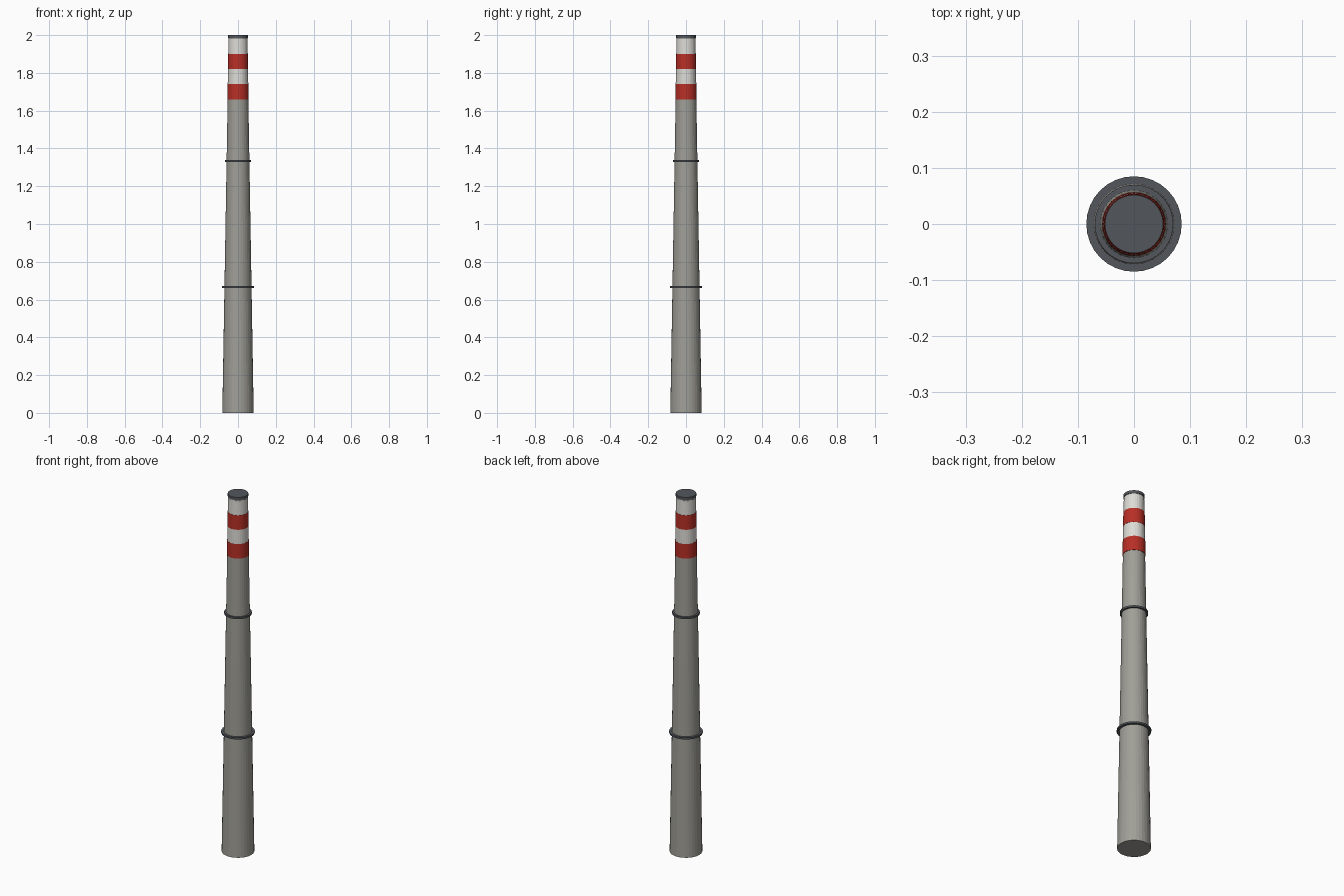
import bpy, bmesh, math

if "Cube" in bpy.data.objects:
    bpy.data.objects.remove(bpy.data.objects["Cube"])

SIDES = 32


def material(name, rgb):
    m = bpy.data.materials.new(name)
    m.diffuse_color = (*rgb, 1)
    m.use_nodes = True
    m.node_tree.nodes["Principled BSDF"].inputs["Base Color"].default_value = m.diffuse_color
    return m


concrete = material("concrete grey", (0.35, 0.345, 0.31))
white = material("warning white", (0.72, 0.71, 0.67))
red = material("warning red", (0.47, 0.028, 0.019))
steel = material("dark steel", (0.085, 0.093, 0.105))


def shaft_radius(z):
    return 0.083 - 0.034 * z / 2


def frustum(name, z0, z1, r0, r1, mat):
    bm = bmesh.new()
    bmesh.ops.create_cone(bm, cap_ends=True, segments=SIDES,
                          radius1=r0, radius2=r1, depth=z1 - z0)
    bmesh.ops.translate(bm, verts=bm.verts, vec=(0, 0, (z0 + z1) / 2))
    me = bpy.data.meshes.new(name)
    bm.to_mesh(me)
    bm.free()
    me.materials.append(mat)
    ob = bpy.data.objects.new(name, me)
    bpy.context.collection.objects.link(ob)
    return ob


# Tapered concrete shaft
frustum("shaft", 0, 1.985, shaft_radius(0), shaft_radius(1.985), concrete)

# Red and white warning bands, red standing slightly proud
for i in range(4):
    z0 = 1.66 + 0.08 * i
    z1 = min(z0 + 0.08, 1.985)
    mat, lift = (red, 0.002) if i % 2 == 0 else (white, 0.001)
    frustum(f"warning_band_{i + 1}", z0, z1,
            shaft_radius(z0) + lift, shaft_radius(z1) + lift, mat)

# Steel hoops around the shaft
for i, (z, r) in enumerate([(0.667, 0.085), (1.333, 0.07)]):
    frustum(f"hoop_{i + 1}", z - 0.005, z + 0.005, r, r, steel)

# Cap at the mouth
frustum("cap", 1.985, 2.0, 0.052, 0.052, steel)
